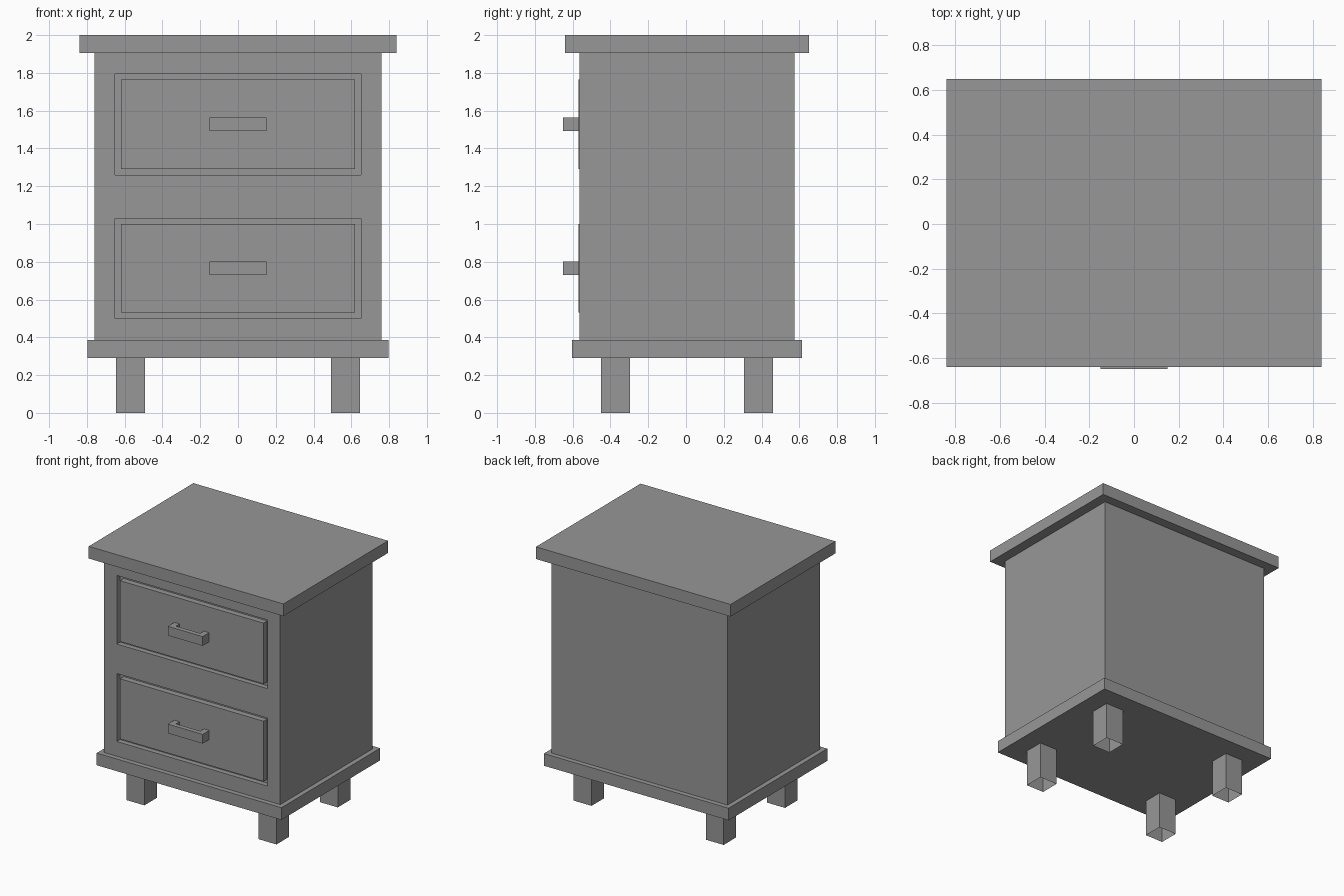
import bpy
import bmesh
from mathutils import Vector

cube = bpy.data.objects.get("Cube")
if cube:
    bpy.data.objects.remove(cube, do_unlink=True)

# Single flat grey for the whole piece
grey = bpy.data.materials.new("plain grey")
grey.use_nodes = True
colour = (0.31, 0.31, 0.31, 1)
grey.diffuse_color = colour
grey.node_tree.nodes["Principled BSDF"].inputs["Base Color"].default_value = colour

CENTRE_Y = 0.005


def box_mesh(low, high):
    """Bmesh box spanning two opposite corners."""
    bm = bmesh.new()
    bmesh.ops.create_cube(bm, size=1)
    low, high = Vector(low), Vector(high)
    for v in bm.verts:
        v.co = (low + high) / 2 + v.co * (high - low)
    return bm


def finish(bm, name):
    bm.normal_update()
    mesh = bpy.data.meshes.new(name)
    bm.to_mesh(mesh)
    bm.free()
    mesh.materials.append(grey)
    obj = bpy.data.objects.new(name, mesh)
    bpy.context.collection.objects.link(obj)
    return obj


def slab(name, half_x, half_y, z0, z1):
    bm = box_mesh((-half_x, CENTRE_Y - half_y, z0), (half_x, CENTRE_Y + half_y, z1))
    finish(bm, name)


# Top board and base board
slab("top_board", 0.84, 0.645, 1.905, 2.0)
slab("base_board", 0.797, 0.608, 0.29, 0.385)

# Cabinet body: cut the front into cells, then sink a groove around each drawer
DRAWERS = {"lower": (0.5, 1.03), "upper": (1.26, 1.795)}
DRAWER_X, GROOVE, DEPTH, PROUD = 0.65, 0.043, 0.04, 0.005
FRONT = CENTRE_Y - 0.57

body = box_mesh((-0.76, FRONT, 0.385), (0.76, CENTRE_Y + 0.57, 1.905))
cuts = [((s * DRAWER_X, 0, 0), (1, 0, 0)) for s in (-1, 1)]
cuts += [((0, 0, z), (0, 0, 1)) for pair in DRAWERS.values() for z in pair]
for point, normal in cuts:
    body.normal_update()
    faces = [f for f in body.faces if f.normal.y < -0.9]
    edges = list({e for f in faces for e in f.edges})
    verts = list({v for f in faces for v in f.verts})
    bmesh.ops.bisect_plane(body, geom=verts + edges + faces,
                           plane_co=point, plane_no=normal)
body.normal_update()


def is_drawer(face):
    c = face.calc_center_median()
    return (face.normal.y < -0.9 and abs(c.x) < DRAWER_X
            and any(a < c.z < b for a, b in DRAWERS.values()))


drawers = [f for f in body.faces if is_drawer(f)]
for thickness, depth in ((0, -DEPTH), (GROOVE, 0), (0, DEPTH + PROUD)):
    bmesh.ops.inset_individual(body, faces=drawers, thickness=thickness, depth=depth)
    body.normal_update()
finish(body, "cabinet_body")

# Bracket handles: a U outline extruded upward
HALF, POST, BACK, TIP = 0.15, 0.045, FRONT - PROUD, -0.65
BAR = TIP + 0.036
outline = [(-HALF, BACK), (-HALF, TIP), (HALF, TIP), (HALF, BACK),
           (HALF - POST, BACK), (HALF - POST, BAR),
           (POST - HALF, BAR), (POST - HALF, BACK)]
for name, (low, high) in DRAWERS.items():
    z = (low + high) / 2 - 0.035
    bm = bmesh.new()
    face = bm.faces.new([bm.verts.new((x, y, z)) for x, y in outline])
    grown = bmesh.ops.extrude_face_region(bm, geom=[face], use_keep_orig=True)
    for v in grown["geom"]:
        if isinstance(v, bmesh.types.BMVert):
            v.co.z += 0.072
    bmesh.ops.recalc_face_normals(bm, faces=bm.faces[:])
    finish(bm, name + "_handle")

# Square legs, open underneath
for side, sx in (("left", 1), ("right", -1)):
    for end, sy in (("front", -1), ("back", 1)):
        x, y, h = sx * 0.57, CENTRE_Y + sy * 0.378, 0.077
        bm = box_mesh((x - h, y - h, 0), (x + h, y + h, 0.29))
        bm.normal_update()
        bottom = [f for f in bm.faces if f.normal.z < -0.9]
        bmesh.ops.delete(bm, geom=bottom, context="FACES_ONLY")
        finish(bm, f"{end}_{side}_leg")
